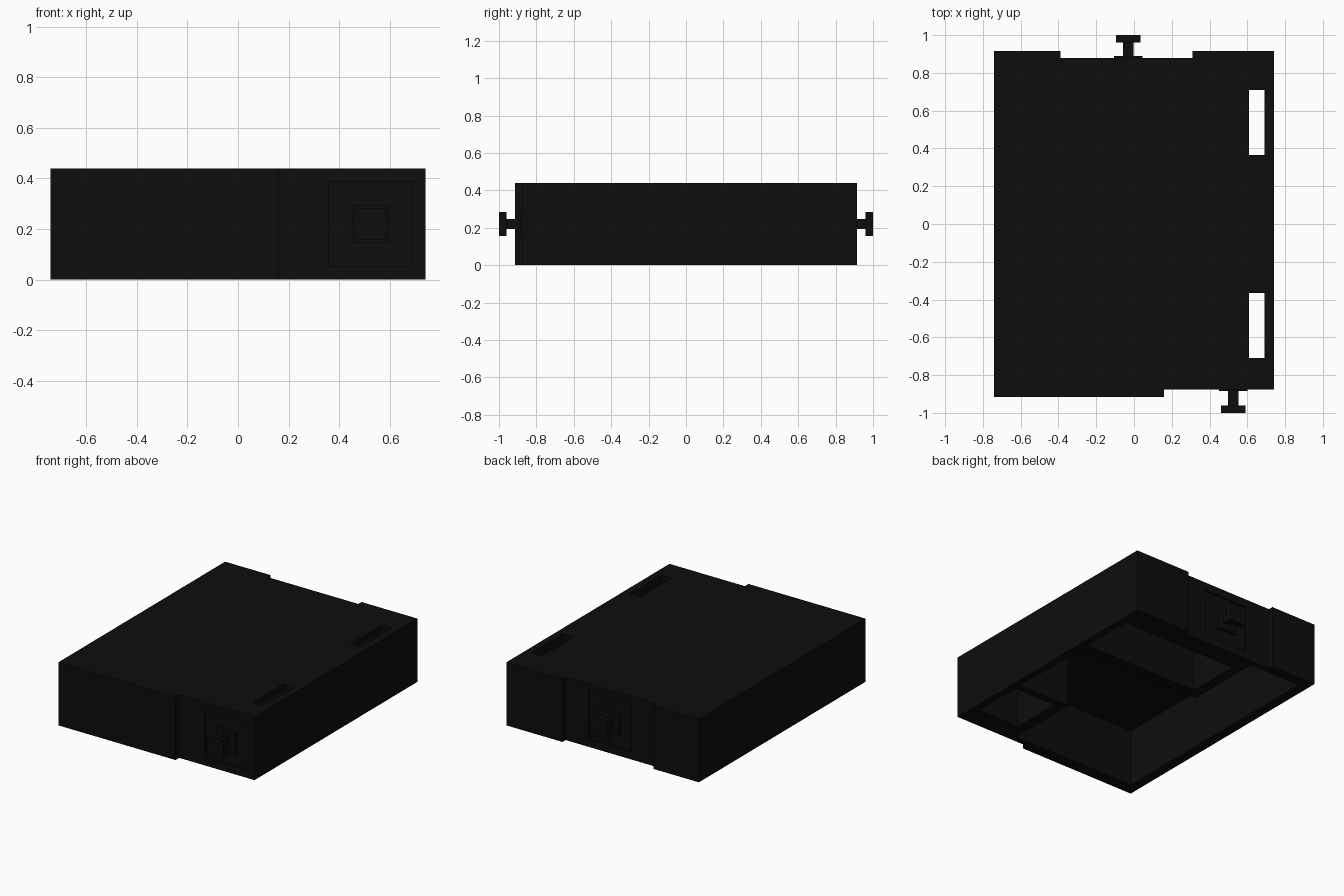
import bpy, bmesh

if "Cube" in bpy.data.objects:
    bpy.data.objects.remove(bpy.data.objects["Cube"])

black = bpy.data.materials.new("matte black")
black.diffuse_color = (0.004, 0.004, 0.004, 1)
black.use_nodes = True
black.node_tree.nodes["Principled BSDF"].inputs["Base Color"].default_value = black.diffuse_color


def add_boxes(name, boxes):
    """One object made of boxes given as (x0, x1, y0, y1, z0, z1)."""
    bm = bmesh.new()
    for x0, x1, y0, y1, z0, z1 in boxes:
        verts = bmesh.ops.create_cube(bm, size=1)["verts"]
        bmesh.ops.scale(bm, verts=verts, vec=(x1 - x0, y1 - y0, z1 - z0))
        bmesh.ops.translate(bm, verts=verts,
                            vec=((x0 + x1) / 2, (y0 + y1) / 2, (z0 + z1) / 2))
    mesh = bpy.data.meshes.new(name)
    bm.to_mesh(mesh)
    bm.free()
    mesh.materials.append(black)
    obj = bpy.data.objects.new(name, mesh)
    bpy.context.collection.objects.link(obj)
    return obj


def cut(target, box):
    """Subtract a box from the target and throw the cutter away."""
    cutter = add_boxes("cutter", [box])
    cutter.hide_render = True
    bpy.context.view_layer.objects.active = target
    mod = target.modifiers.new("cut", 'BOOLEAN')
    mod.operation = 'DIFFERENCE'
    mod.solver = 'EXACT'
    mod.object = cutter
    bpy.ops.object.modifier_apply(modifier=mod.name)
    bpy.data.objects.remove(cutter)


H = 0.44          # body height
CEIL = 0.40       # underside of the top panel
LOW = -0.1        # cutters start below the floor

# Body shell
body = add_boxes("body_shell", [(-0.74, 0.74, -0.915, 0.915, 0, H)])

# Stepped-back end faces
cut(body, (0.16, 0.9, -1.1, -0.875, LOW, 0.6))
cut(body, (-0.39, 0.31, 0.88, 1.1, LOW, 0.6))

# Main cavity under the top, leaving thin walls around the two pockets
cut(body, (-0.67, -0.27, -0.83, 0.84, LOW, CEIL))
cut(body, (-0.67, 0.69, -0.31, 0.29, LOW, CEIL))
cut(body, (-0.67, 0.29, -0.83, 0.0, LOW, CEIL))

# Connector pockets
cut(body, (0.365, 0.69, -0.72, -0.36, LOW, CEIL))
cut(body, (-0.20, 0.69, 0.36, 0.74, LOW, CEIL))

# Slots through the top panel
for y0, y1 in ((-0.71, -0.365), (0.365, 0.71)):
    cut(body, (0.61, 0.69, y0, y1, 0.2, 0.6))

# Shallow square recess and T-shaped connector on each end
for name, cx, face, s in (("front", 0.525, 0.875, -1), ("back", -0.03, 0.88, 1)):
    cz = 0.22

    def block(half, d0, d1):
        y0, y1 = sorted((s * d0, s * d1))
        return (cx - half, cx + half, y0, y1, cz - half, cz + half)

    cut(body, block(0.165, face - 0.01, 1.1))
    add_boxes(name + "_connector", [
        block(0.075, face - 0.01, face + 0.01),   # base pad
        block(0.028, face, 0.965),                # stem
        block(0.064, 0.96, 1.0),                  # end flange
    ])
